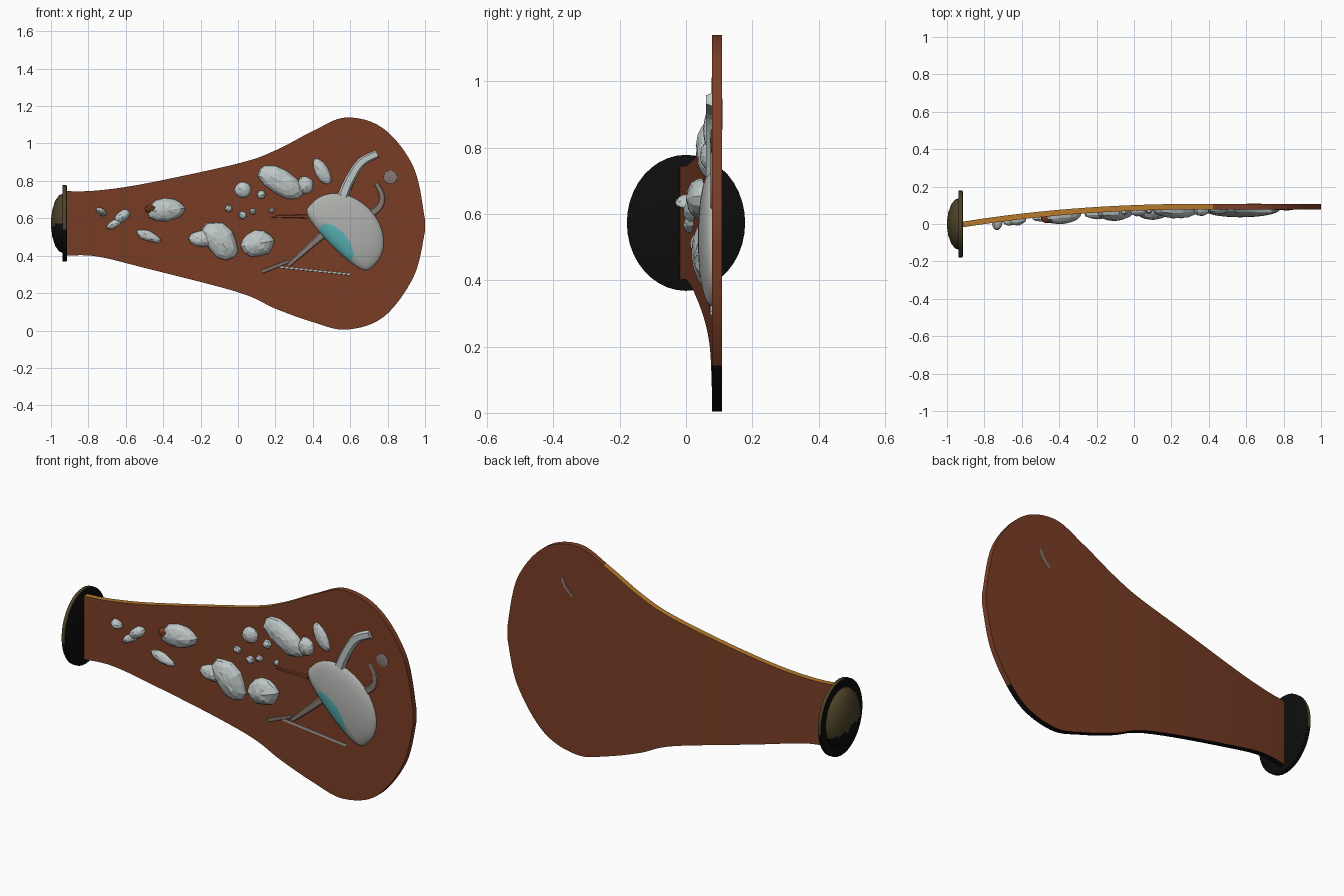
import bpy, bmesh, math, random
from mathutils import Vector

if "Cube" in bpy.data.objects:
    bpy.data.objects.remove(bpy.data.objects["Cube"])

random.seed(4)


def mat(name, r, g, b):
    m = bpy.data.materials.new(name)
    m.diffuse_color = (r, g, b, 1)
    m.use_nodes = True
    m.node_tree.nodes["Principled BSDF"].inputs["Base Color"].default_value = m.diffuse_color
    return m


BROWN = mat("brown", .195, .048, .019)
GOLD = mat("orange_gold", .46, .19, .025)
BLACK = mat("black", .004, .004, .004)
OLIVE = mat("dark_olive", .075, .055, .022)
STONE = mat("pale_stone", .52, .57, .57)
GREY = mat("warm_grey", .42, .43, .41)
TEAL = mat("teal", .10, .45, .47)
TAUPE = mat("taupe", .25, .19, .17)
THICK = .03


def front_y(x):
    """y of the bent board's front surface: flat on the right, bending forward to the left"""
    return .078 - .098 * (max(0, .4 - x) / 1.33) ** 2.2


def spline(pts, n):
    """Catmull-Rom curve through the points"""
    p = [Vector(q) for q in pts]
    k, out = len(p), []
    for i in range(k - 1):
        a, b, c, d = p[max(i - 1, 0)], p[i], p[i + 1], p[min(i + 2, k - 1)]
        for s in range(n):
            t = s / n
            out.append(.5 * (2 * b + (c - a) * t + (2 * a - 5 * b + 4 * c - d) * t * t
                             + (3 * b - a - 3 * c + d) * t ** 3))
    return out + [p[-1]]


def finish(bm, name, mats, rule=None, angle=None):
    bmesh.ops.recalc_face_normals(bm, faces=bm.faces)
    bm.normal_update()
    for f in bm.faces:
        f.material_index = rule(f) if rule else 0
    me = bpy.data.meshes.new(name)
    bm.to_mesh(me)
    bm.free()
    for m in mats:
        me.materials.append(m)
    ob = bpy.data.objects.new(name, me)
    bpy.context.collection.objects.link(ob)
    if angle:
        bpy.ops.object.select_all(action='DESELECT')
        ob.select_set(True)
        bpy.context.view_layer.objects.active = ob
        bpy.ops.object.shade_smooth_by_angle(angle=math.radians(angle))


def tube(bm, rows):
    """Skin closed rows of vertices and cap both ends"""
    for a, b in zip(rows, rows[1:]):
        k = len(a)
        for j in range(k):
            bm.faces.new((a[j], a[(j + 1) % k], b[(j + 1) % k], b[j]))
    bm.faces.new(rows[0])
    bm.faces.new(rows[-1])


def stone(name, x, z, long, wide, turn, depth, mats=(STONE,), rule=None, n=12, rings=4, rough=.07,
          flat=None, angle=None):
    """Rounded lump on the board; flat squashes its lower side to that half width"""
    ca, sa = math.cos(math.radians(turn)), math.sin(math.radians(turn))
    edge = []
    for i in range(n):
        t = math.tau * i / n
        u, v = long * math.cos(t), wide * math.sin(t)
        if flat and v < 0:
            v = -flat * abs(math.sin(t)) ** .4
        k = 1 + random.uniform(-rough, rough)
        edge.append(Vector((u * ca - v * sa, u * sa + v * ca)) * k)
    bm = bmesh.new()
    rows = []
    for r in range(rings + 1):
        a = r / (rings + .4) * math.pi / 2
        row = []
        for p in edge:
            qx, qz = x + p.x * math.cos(a), z + p.y * math.cos(a)
            h = depth * (math.sin(a) + random.uniform(-rough, rough)) if r else -.004
            row.append(bm.verts.new((qx, front_y(qx) - h, qz)))
        rows.append(row)
    tube(bm, rows)
    finish(bm, name, mats, rule, angle)


def streak(name, path, w0, w1, depth, m, back=False):
    """Raised strip along an (x, z) path, on the front or back face"""
    pts = spline(path, 4)
    bm = bmesh.new()
    rows = []
    for i, p in enumerate(pts):
        d = (pts[min(i + 1, len(pts) - 1)] - pts[max(i - 1, 0)]).normalized()
        side = Vector((-d.y, d.x)) * (w0 + (w1 - w0) * i / (len(pts) - 1)) / 2
        row = []
        for s, h in ((-1, -.003), (-.6, depth), (.6, depth), (1, -.003)):
            q = p + side * s
            y = front_y(q.x) + THICK + h if back else front_y(q.x) - h
            row.append(bm.verts.new((q.x, y, q.y)))
        rows.append(row)
    tube(bm, rows)
    finish(bm, name, [m])


# Board: stations of x, top z, bottom z
stations = [(-.925, .745, .40), (-.76, .748, .397), (-.5, .785, .335), (0, .893, .205), (.2, .963, .117),
            (.4, 1.066, .045), (.58, 1.139, .005), (.78, 1.078, .074), (.94, .87, .29), (1, .59, .53)]
bm = bmesh.new()
cols = []
for x, t, b in spline(stations, 8):
    y = front_y(x)
    cols.append([bm.verts.new(v) for v in ((x, y, t), (x, y, b), (x, y + THICK, b), (x, y + THICK, t))])
tube(bm, cols)


def board_colour(f):
    c = f.calc_center_median()
    if f.normal.z > .5 and c.x < .43:
        return 1
    return 2 if f.normal.z < -.3 and c.x < .84 else 0


finish(bm, "board", [BROWN, GOLD, BLACK], board_colour, 30)

# End cap: oval flange with a dome, turned about the x axis
profile = [(-.915, .2), (-.918, .205), (-.937, .205), (-.937, .158), (-.957, .15), (-.978, .12),
           (-.993, .07), (-1, .02)]
bm = bmesh.new()
tube(bm, [[bm.verts.new((x, r * .87 * math.cos(math.tau * i / 40), .573 + r * math.sin(math.tau * i / 40)))
           for i in range(40)] for x, r in profile])


def cap_colour(f):
    c = f.calc_center_median()
    if math.hypot(c.y / .87, c.z - .573) > .19:
        return 0 if f.normal.z > -.2 and abs(f.normal.x) < .5 else 1
    return 0 if c.x < -.94 and c.z + .3 * c.y > .54 else 1


finish(bm, "end_cap", [OLIVE, BLACK], cap_colour, 40)


# Large oval stone with a teal patch on its lower left
def egg_colour(f):
    c = f.calc_center_median()
    u, v = c.x - .525, c.z - .465
    p, q = (u * .62 - v * .79) / .125, (u * .79 + v * .62) / .065
    return 1 if f.normal.y < 0 and p * p + q * q < 1 else 0


stone("large_oval_stone", .568, .522, .235, .185, -45, .042, (GREY, TEAL), egg_colour,
      n=80, rings=20, rough=0, flat=.095, angle=40)

# Stones: x, z, half length, half width, turn, depth
stones = {
    "upper_stone": (.23, .795, .14, .07, -30, .045),
    "upper_stone_lobe": (.36, .775, .045, .05, 0, .035),
    "slim_stone": (.45, .85, .08, .038, -60, .025),
    "left_egg_stone": (-.385, .645, .105, .062, 5, .045),
    "middle_stone": (-.095, .48, .12, .078, -52, .048),
    "middle_stone_lobe": (-.19, .49, .075, .045, 0, .035),
    "round_stone": (.105, .465, .09, .072, 10, .05),
    "lower_left_chip": (-.48, .505, .072, .028, -22, .025),
    "left_chip_large": (-.62, .61, .048, .03, 35, .03),
    "left_chip_small": (-.66, .57, .045, .022, 30, .025),
    "far_left_chip": (-.73, .635, .032, .02, -35, .04),
    "square_chip": (.025, .752, .045, .045, 10, .03),
}
for name, size in stones.items():
    stone(name, *size)

# Pebbles: x, z, radius
for i, (x, z, r) in enumerate([(.125, .727, .027), (-.05, .652, .022), (.025, .617, .025), (.08, .637, .019),
                               (.18, .641, .017)]):
    stone("pebble_%d" % (i + 1), x, z, r, r, 20 * i, .02, n=6, rings=2)

# Brown tip on the left egg stone, flat round spot at the right
stone("egg_stone_brown_tip", -.46, .65, .04, .025, 0, .036, (BROWN,))
stone("round_spot", .815, .82, .038, .038, 0, .005, (TAUPE,), n=16, rough=0)

# Raised stalk and flat streaks
streak("stalk", [(.56, .72), (.60, .81), (.66, .90), (.745, .945)], .06, .045, .018, STONE)
streak("stalk_back_mark", [(.61, .86), (.65, .90), (.67, .945)], .025, .03, .002, TAUPE, True)
streak("stalk_shadow_streak", [(.59, .75), (.62, .82)], .03, .03, .004, TAUPE)
streak("curved_streak", [(.74, .785), (.77, .72), (.755, .66), (.69, .61)], .03, .05, .004, TAUPE)
streak("root_streak", [(.27, .35), (.45, .51)], .025, .05, .006, TAUPE)
streak("root_tip", [(.13, .315), (.27, .37)], .025, .02, .006, TAUPE)
streak("thin_root", [(.22, .34), (.60, .30)], .012, .012, .005, STONE)
streak("brown_ridge", [(.18, .61), (.37, .61)], .012, .025, .008, BROWN)
